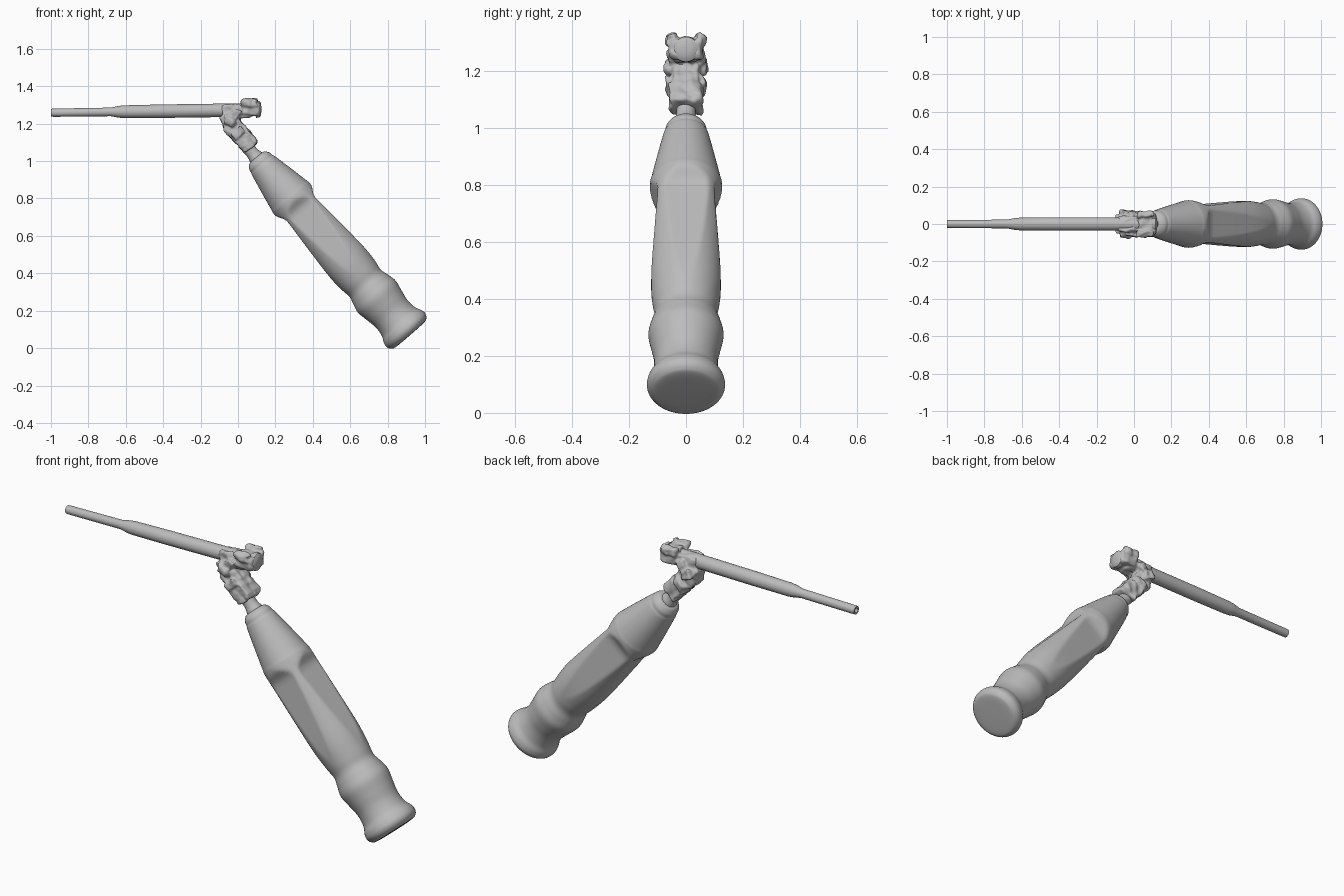
import bpy, bmesh, math
from mathutils import Vector, Matrix

if "Cube" in bpy.data.objects:
    bpy.data.objects.remove(bpy.data.objects["Cube"], do_unlink=True)

grey = bpy.data.materials.new("plain grey")
grey.use_nodes = True
GREY = (0.5, 0.5, 0.5, 1)
grey.diffuse_color = GREY
grey.node_tree.nodes["Principled BSDF"].inputs["Base Color"].default_value = GREY


def finish(bm, name, angle):
    mesh = bpy.data.meshes.new(name)
    bmesh.ops.recalc_face_normals(bm, faces=bm.faces)
    bm.to_mesh(mesh)
    bm.free()
    mesh.materials.append(grey)
    ob = bpy.data.objects.new(name, mesh)
    bpy.context.collection.objects.link(ob)
    bpy.ops.object.select_all(action="DESELECT")
    ob.select_set(True)
    bpy.context.view_layer.objects.active = ob
    bpy.ops.object.shade_smooth_by_angle(angle=math.radians(angle))
    return ob


def smooth_profile(points, steps):
    """Catmull-Rom curve through (distance, radius) points."""
    p = [Vector(q) for q in points]
    p = [p[0]] + p + [p[-1]]
    out = []
    for a, b, c, d in zip(p, p[1:], p[2:], p[3:]):
        for k in range(steps):
            s = k / steps
            out.append(0.5 * (2 * b + (c - a) * s + (2 * a - 5 * b + 4 * c - d) * s * s
                              + (3 * b - a - 3 * c + d) * s ** 3))
    return out + [p[-1]]


def lathe(name, origin, axis, profile, sides, shape=None):
    """Rings around an axis; shape may change the radius by distance and angle."""
    d = Vector(axis).normalized()
    v = Vector((0, 1, 0))
    u = v.cross(d)
    bm = bmesh.new()
    rings = []
    for t, r in profile:
        ring = []
        for k in range(sides):
            a = math.tau * k / sides
            rad = shape(t, r, a) if shape else r
            ring.append(bm.verts.new(Vector(origin) + d * t + (u * math.cos(a) + v * math.sin(a)) * rad))
        rings.append(ring)
    for lo, hi in zip(rings, rings[1:]):
        for k in range(sides):
            n = (k + 1) % sides
            bm.faces.new((lo[k], lo[n], hi[n], hi[k]))
    bm.faces.new(rings[0])
    bm.faces.new(rings[-1])
    finish(bm, name, 40)


def ease(x):
    x = min(max(x, 0), 1)
    return x * x * (3 - 2 * x)


def flute(t, r, a):
    """Four flat thumb scoops, deepest near the shoulder, fading to the base."""
    depth = 0.028 * ease((0.94 - t) / 0.07) * min(max((t - 0.42) / 0.44, 0), 1)
    off = (a + math.pi / 4) % (math.pi / 2) - math.pi / 4
    return min(r, (r - depth) / math.cos(off)) if depth > 0 else r


def lump(p):
    """Fixed ripple that gives the bracket its rough cast surface."""
    x, y, z = p
    return Vector((math.sin(71 * y + 93 * z) + math.sin(157 * z - 64 * x),
                   math.sin(83 * z + 59 * x) + math.sin(139 * x + 47 * y),
                   math.sin(67 * x - 101 * y) + math.sin(149 * y + 53 * z))) * 0.0032


# Turned handle with a flared pommel, waist, grip and tapered shoulder
BASE = Vector((0.906, 0, 0.086))
AXIS = Vector((-0.655, 0, 0.756))
handle_profile = [(-0.022, 0.02), (-0.02, 0.1), (-0.01, 0.125), (0.012, 0.137), (0.04, 0.133),
                  (0.075, 0.117), (0.13, 0.112), (0.19, 0.122), (0.25, 0.132), (0.3, 0.122),
                  (0.345, 0.111), (0.4, 0.118), (0.5, 0.127), (0.65, 0.128), (0.85, 0.127),
                  (0.94, 0.127), (0.975, 0.121), (1.07, 0.102), (1.16, 0.083), (1.18, 0.078),
                  (1.19, 0.074), (1.21, 0.07), (1.23, 0.055), (1.235, 0.04)]
lathe("handle", BASE, AXIS, smooth_profile(handle_profile, 6), 96, flute)

# Slim neck joining handle and bracket
lathe("neck", BASE, AXIS, smooth_profile([(1.21, 0.045), (1.24, 0.04), (1.27, 0.034), (1.34, 0.036)], 4), 32)

# Stepped rod with a small recess in the tip
rod_profile = [(0, 0.036), (0.45, 0.036), (0.66, 0.034), (0.69, 0.031), (0.73, 0.023),
               (1.03, 0.022), (1.05, 0.021), (1.05, 0.012), (1.035, 0.011)]
lathe("rod", (0.05, 0, 1.273), (-1, 0, -0.014), rod_profile, 32)

# Rough cast bracket: C-shaped chain of lumpy blocks: centre, size, tilt in degrees
blocks = [((0.045, 0, 1.105), (0.095, 0.115, 0.085), -41),    # socket over the neck
          ((0.0, 0, 1.155), (0.1, 0.09, 0.1), -41),           # lower elbow
          ((-0.04, 0, 1.2), (0.085, 0.1, 0.11), -20),         # arm
          ((-0.035, 0, 1.265), (0.1, 0.085, 0.075), 0),       # rod clamp
          ((0.02, 0, 1.262), (0.09, 0.085, 0.06), 0),         # clamp bridge
          ((0.07, 0, 1.28), (0.095, 0.115, 0.075), 4)]        # rear head
for side in (-1, 1):
    blocks += [((-0.045, side * 0.052, 1.215), (0.06, 0.045, 0.05), 20),   # arm lugs
               ((0.0, side * 0.05, 1.15), (0.07, 0.04, 0.045), -41),       # elbow lugs
               ((-0.01, side * 0.05, 1.255), (0.05, 0.03, 0.045), 30),     # clamp ears
               ((0.06, side * 0.052, 1.31), (0.085, 0.035, 0.045), 0)]     # head prongs

bm = bmesh.new()
for centre, size, tilt in blocks:
    place = (Matrix.Translation(centre) @ Matrix.Rotation(math.radians(tilt), 4, "Y")
             @ Matrix.Diagonal((*size, 1)))
    made = bmesh.ops.create_cube(bm, size=1, matrix=place)
    edges = list({e for v in made["verts"] for e in v.link_edges})
    bmesh.ops.bevel(bm, geom=edges, offset=0.01, segments=2, affect="EDGES", profile=0.5)
bmesh.ops.subdivide_edges(bm, edges=bm.edges[:], cuts=3, use_grid_fill=True)
for v in bm.verts:
    v.co += lump(v.co)
bracket = finish(bm, "bracket", 35)
remesh = bracket.modifiers.new("fuse", "REMESH")
remesh.mode = "VOXEL"
remesh.voxel_size = 0.006
remesh.use_smooth_shade = True

# Domed plug on the rear of the bracket head
lathe("rear_plug", (0.095, 0, 1.277), (1, 0, 0), [(0, 0.046), (0.02, 0.044), (0.026, 0.036), (0.03, 0.015)], 24)
